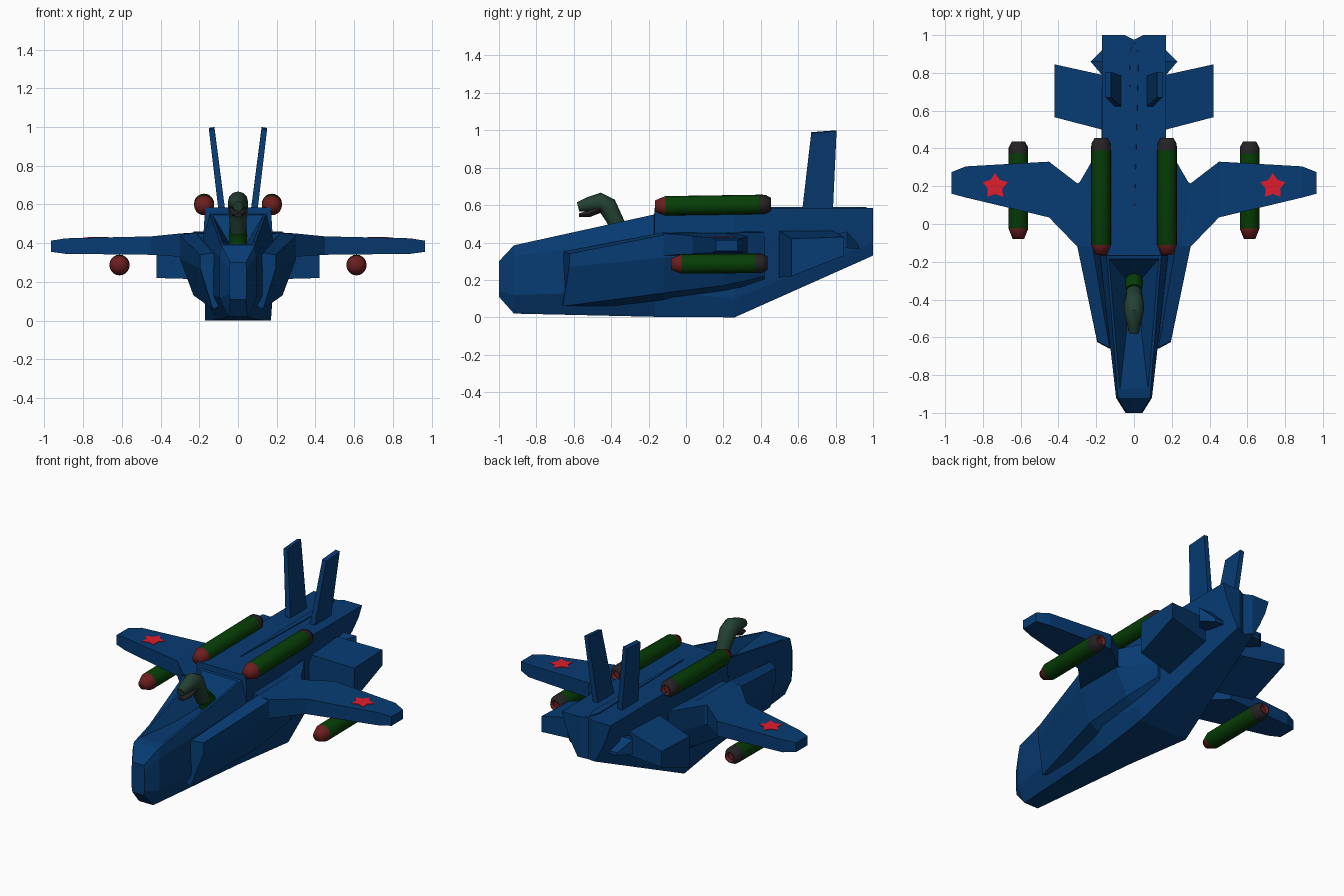
import bpy, bmesh, math
from mathutils import Vector

if "Cube" in bpy.data.objects:
    bpy.data.objects.remove(bpy.data.objects["Cube"])


def material(name, rgb):
    m = bpy.data.materials.new(name)
    m.diffuse_color = (*rgb, 1)
    m.use_nodes = True
    m.node_tree.nodes["Principled BSDF"].inputs["Base Color"].default_value = m.diffuse_color
    return m


BLUE = material("navy_blue", (0.002, 0.044, 0.17))
GREEN = material("dark_green", (0.002, 0.048, 0.002))
RED = material("dull_red", (0.15, 0.013, 0.013))
STAR = material("bright_red", (0.74, 0.012, 0.025))
BLACK = material("charcoal", (0.019, 0.016, 0.017))
SKIN = material("grey_green", (0.017, 0.053, 0.032))


def loft(name, rings, mats, smooth=0):
    """Skin a row of equal rings; mats gives one material per span."""
    spans = len(rings) - 1
    if not isinstance(mats, list):
        mats = [mats] * spans
    used = list(dict.fromkeys(mats))
    bm = bmesh.new()
    vs = [[bm.verts.new(p) for p in r] for r in rings]
    n = len(rings[0])
    for i in range(spans):
        for j in range(n):
            k = (j + 1) % n
            f = bm.faces.new((vs[i][j], vs[i][k], vs[i + 1][k], vs[i + 1][j]))
            f.material_index = used.index(mats[i])
    bm.faces.new(vs[0]).material_index = used.index(mats[0])
    bm.faces.new(vs[-1]).material_index = used.index(mats[-1])
    bmesh.ops.recalc_face_normals(bm, faces=bm.faces)
    me = bpy.data.meshes.new(name)
    bm.to_mesh(me)
    bm.free()
    for m in used:
        me.materials.append(m)
    ob = bpy.data.objects.new(name, me)
    bpy.context.collection.objects.link(ob)
    if smooth:
        bpy.ops.object.select_all(action='DESELECT')
        bpy.context.view_layer.objects.active = ob
        ob.select_set(True)
        bpy.ops.object.shade_smooth_by_angle(angle=math.radians(smooth))
    return ob


def sym_ring(y, half):
    """Full cross-section at y from its right half, listed top to bottom."""
    return [(x, y, z) for x, z in half] + [(-x, y, z) for x, z in reversed(half)]


def tube(name, path, radii, mats, sides=12, widen=1.0):
    """Round tube along a (y, z) path on the centre line."""
    pts = [Vector((0, y, z)) for y, z in path]
    rings = []
    for i, p in enumerate(pts):
        t = pts[min(i + 1, len(pts) - 1)] - pts[max(i - 1, 0)]
        up = Vector((0, -t.z, t.y)).normalized()
        rings.append([p + radii[i] * (Vector((widen * math.cos(a), 0, 0)) + up * math.sin(a))
                      for a in (2 * math.pi * j / sides for j in range(sides))])
    return loft(name, rings, mats, 40)


# Fuselage: blunt nose, raised rear deck, tail narrowing to a keel
fuselage = loft("fuselage", [
    sym_ring(-1.0, [(.04, .30), (.045, .27), (.045, .14), (.04, .11)]),
    sym_ring(-.92, [(.085, .385), (.095, .33), (.095, .12), (.05, .02)]),
    sym_ring(-.17, [(.145, .55), (.18, .42), (.18, .14), (.11, .003)]),
    sym_ring(-.168, [(.17, .585), (.18, .42), (.18, .14), (.11, .003)]),
    sym_ring(.26, [(.17, .585), (.172, .42), (.172, .1), (.17, 0)]),
    sym_ring(1.0, [(.17, .585), (.145, .5), (.1, .4), (.06, .33)]),
], BLUE)

# Dished cockpit and V notch in the tail, cut from the fuselage
def dish_ring(x0, y0, z0, x1, y1, z1):
    return [(-x0, y0, z0), (x0, y0, z0), (x1, y1, z1), (-x1, y1, z1)]


cockpit_cutter = loft("cockpit_cutter", [
    dish_ring(.04, -.57, .392, .04, -.29, .392),
    dish_ring(.077, -.9, .396, .137, -.18, .555),
    dish_ring(.077, -.9, .8, .137, -.18, .8)], BLUE)
notch_cutter = loft("notch_cutter", [
    [(-.07, 1.01, z), (.07, 1.01, z), (0, .975, z)] for z in (.2, .8)], BLUE)
for cutter in (cockpit_cutter, notch_cutter):
    mod = fuselage.modifiers.new("cut", 'BOOLEAN')
    mod.object = cutter
    mod.operation = 'DIFFERENCE'
    mod.solver = 'EXACT'
    cutter.hide_render = True
    cutter.hide_set(True)

# Slim wedge along the spine
loft("spine_ridge", [
    sym_ring(.03, [(.002, .589), (.002, .57)]),
    sym_ring(.9, [(.024, .591), (.027, .57)]),
    sym_ring(.965, [(.001, .589), (.002, .57)])], BLUE)

MISSILE_MATS = [RED, GREEN, BLACK, BLACK, BLACK, RED]
for side, s in (("left", -1), ("right", 1)):
    # Side intake that swells into the wing root and fades at the back
    def side_ring(y, pts):
        return [(s * x, y, z) for x, z in pts]
    loft(side + "_intake", [
        [(s * x, y, z) for x, y, z in (
            (.08, -.64, .25), (.13, -.655, .35), (.195, -.62, .34),
            (.195, -.625, .27), (.13, -.66, .06), (.08, -.66, .08))],
        side_ring(-.12, [(.14, .37), (.22, .455), (.3, .44), (.3, .32), (.23, .13), (.1, .06)]),
        side_ring(.2, [(.14, .45), (.22, .455), (.3, .45), (.3, .33), (.22, .17), (.1, .1)]),
        side_ring(.42, [(.1, .46), (.15, .46), (.172, .455), (.172, .31), (.172, .22), (.1, .15)]),
    ], BLUE)

    # Main wing, sections from root to tip
    loft(side + "_wing", [
        [(s * x, y0, z0), (s * x, y1, z0), (s * x, y1, z1), (s * x, y0, z1)]
        for x, y0, y1, z0, z1 in (
            (.15, -.1, .3, .32, .45), (.3, -.12, .215, .33, .45),
            (.45, .035, .33, .34, .435), (.89, .14, .305, .345, .425),
            (.965, .16, .275, .355, .413))], BLUE)

    # Deep tail stabilizer
    loft(side + "_stabilizer", [
        [(s * .1, .49, .21), (s * .1, .49, .47), (s * .1, .78, .465), (s * .1, .78, .31)],
        [(s * .17, .5, .213), (s * .17, .5, .46), (s * .17, .79, .46), (s * .17, .79, .315)],
        [(s * .42, .565, .22), (s * .42, .565, .42), (s * .42, .845, .43), (s * .42, .845, .33)],
    ], BLUE)

    # Small side vent behind the stabilizer
    loft(side + "_vent", [
        [(s * .1, y, z0), (s * x, y, z0), (s * x, y, z1), (s * .1, y, z1)]
        for y, x, z0, z1 in ((.79, .17, .38, .44), (.86, .23, .37, .46), (.925, .165, .365, .385))], BLUE)

    # Canted tail fin
    loft(side + "_fin", [
        [(s * .065, .62, .56), (s * .1, .62, .56), (s * .1, .785, .56), (s * .065, .785, .56)],
        [(s * .122, .67, .99), (s * .15, .67, .985), (s * .15, .805, .995), (s * .122, .805, 1.0)],
    ], BLUE)

    # Star plate lying on the wing
    def star(lift):
        pts = []
        for i in range(10):
            a = math.pi / 2 + i * math.pi / 5
            r = .041 if i % 2 else .07
            x = .735 + r * math.cos(a)
            pts.append((s * x, .2 + r * math.sin(a), .435 - (x - .45) * .0227 + lift))
        return pts
    loft(side + "_wing_star", [star(-.003), star(.003)], STAR)

    # Missiles with recessed nozzles: one on the deck, one under the wing
    for place, x, z, y0, y1, tilt in (("deck", .175, .6, -.165, .455, .015),
                                      ("wing", .612, .287, -.08, .437, .008)):
        ys = (y0, y0 + .055, y1 - .065, y1 - .03, y1, y1 - .001, y1 - .02)
        rings = [[(s * x + r * math.cos(a), y, z + (y - (y0 + y1) / 2) * tilt + r * math.sin(a))
                  for a in (2 * math.pi * j / 20 for j in range(20))]
                 for y, r in zip(ys, (.03, .052, .052, .051, .034, .027, .023))]
        loft(f"{side}_{place}_missile", rings, MISSILE_MATS, 75)

# Pilot creature: green body, bent neck, snout and open jaw
tube("pilot_body", [(-.305, .385), (-.305, .44), (-.35, .49)], [.046, .048, .042], GREEN)
tube("pilot_head", [(-.35, .46), (-.385, .53), (-.42, .595), (-.46, .615), (-.52, .604), (-.577, .59)],
     [.042, .045, .052, .052, .039, .026], SKIN)
tube("pilot_jaw", [(-.45, .585), (-.52, .553), (-.572, .545)], [.022, .018, .01],
     BLACK, widen=2.0)
